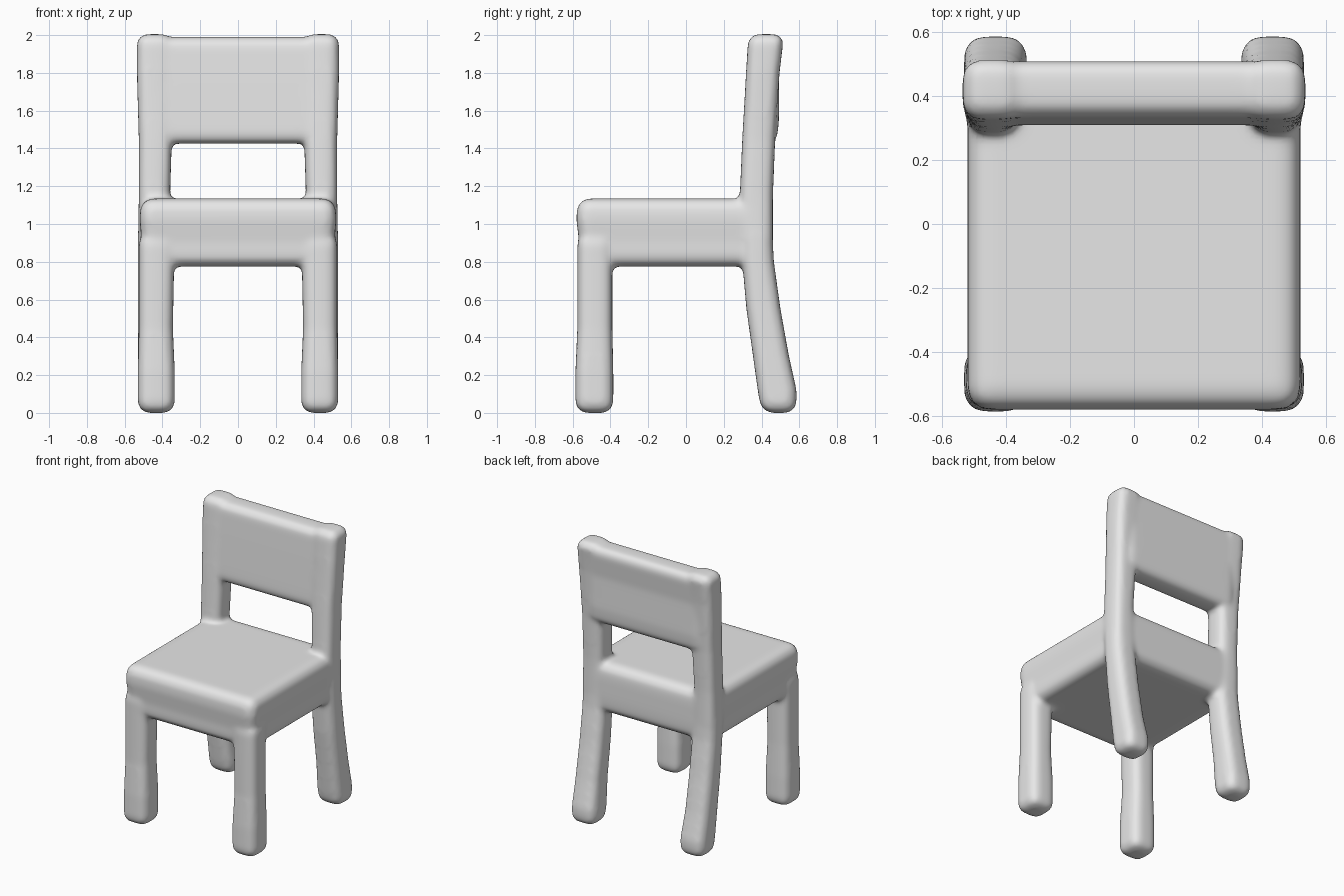
import bpy, bmesh

old = bpy.data.objects.get("Cube")
if old:
    bpy.data.objects.remove(old)

grey = bpy.data.materials.new("plain grey")
grey.use_nodes = True
grey.diffuse_color = (0.8, 0.8, 0.8, 1)
grey.node_tree.nodes["Principled BSDF"].inputs["Base Color"].default_value = (0.8, 0.8, 0.8, 1)

bm = bmesh.new()


def loft(sections, rounding):
    """Stack rectangles (z, x0, x1, y0, y1) into a closed bar with rounded edges."""
    part = bmesh.new()
    rings = [[part.verts.new((x, y, z)) for x, y in ((x0, y0), (x1, y0), (x1, y1), (x0, y1))]
             for z, x0, x1, y0, y1 in sections]
    for low, high in zip(rings, rings[1:]):
        for i in range(4):
            j = (i + 1) % 4
            part.faces.new((low[i], low[j], high[j], high[i]))
    part.faces.new(rings[0][::-1])
    part.faces.new(rings[-1])
    bmesh.ops.recalc_face_normals(part, faces=part.faces)
    sharp = [e for e in part.edges if e.calc_face_angle() > 0.6]
    bmesh.ops.bevel(part, geom=sharp, offset=rounding, segments=4,
                    profile=0.5, affect='EDGES', clamp_overlap=True)
    temp = bpy.data.meshes.new("part")
    part.to_mesh(temp)
    part.free()
    bm.from_mesh(temp)
    bpy.data.meshes.remove(temp)


def mirrored(sections, rounding):
    """Build a bar on the left and its twin on the right."""
    loft(sections, rounding)
    loft([(z, -x1, -x0, y0, y1) for z, x0, x1, y0, y1 in sections], rounding)


# Thick seat, slightly pinched below the cushion edge
loft([(0.775, -0.51, 0.51, -0.565, 0.45),
      (0.90, -0.51, 0.51, -0.565, 0.455),
      (1.02, -0.52, 0.52, -0.58, 0.455),
      (1.135, -0.515, 0.515, -0.575, 0.45)], 0.065)

# Straight front legs
mirrored([(0.0, 0.335, 0.53, -0.585, -0.385),
          (0.22, 0.335, 0.53, -0.585, -0.385),
          (0.45, 0.345, 0.525, -0.575, -0.39),
          (0.95, 0.335, 0.525, -0.575, -0.39)], 0.06)

# Rear legs sweeping backwards
mirrored([(0.0, 0.335, 0.53, 0.40, 0.585),
          (0.12, 0.335, 0.53, 0.38, 0.585),
          (0.30, 0.345, 0.53, 0.355, 0.545),
          (0.55, 0.345, 0.53, 0.32, 0.50),
          (0.80, 0.345, 0.53, 0.298, 0.465),
          (1.0, 0.345, 0.53, 0.29, 0.455)], 0.06)

# Back posts leaning gently
mirrored([(0.85, 0.35, 0.53, 0.295, 0.46),
          (1.15, 0.36, 0.525, 0.285, 0.46),
          (1.45, 0.35, 0.525, 0.298, 0.472),
          (1.80, 0.35, 0.535, 0.318, 0.495),
          (2.005, 0.35, 0.535, 0.33, 0.52)], 0.055)

# Broad backrest panel between the posts
loft([(1.425, -0.46, 0.46, 0.305, 0.48),
      (1.55, -0.46, 0.46, 0.310, 0.492),
      (1.78, -0.46, 0.46, 0.322, 0.492),
      (1.99, -0.46, 0.46, 0.335, 0.515)], 0.055)

mesh = bpy.data.meshes.new("chair_frame")
bm.to_mesh(mesh)
bm.free()
mesh.materials.append(grey)
chair = bpy.data.objects.new("chair_frame", mesh)
bpy.context.collection.objects.link(chair)

# Fuse the parts and soften the joints
fuse = chair.modifiers.new("fuse", 'REMESH')
fuse.mode = 'VOXEL'
fuse.voxel_size = 0.016
fuse.use_smooth_shade = True
soften = chair.modifiers.new("soften", 'SMOOTH')
soften.factor = 0.5
soften.iterations = 8
